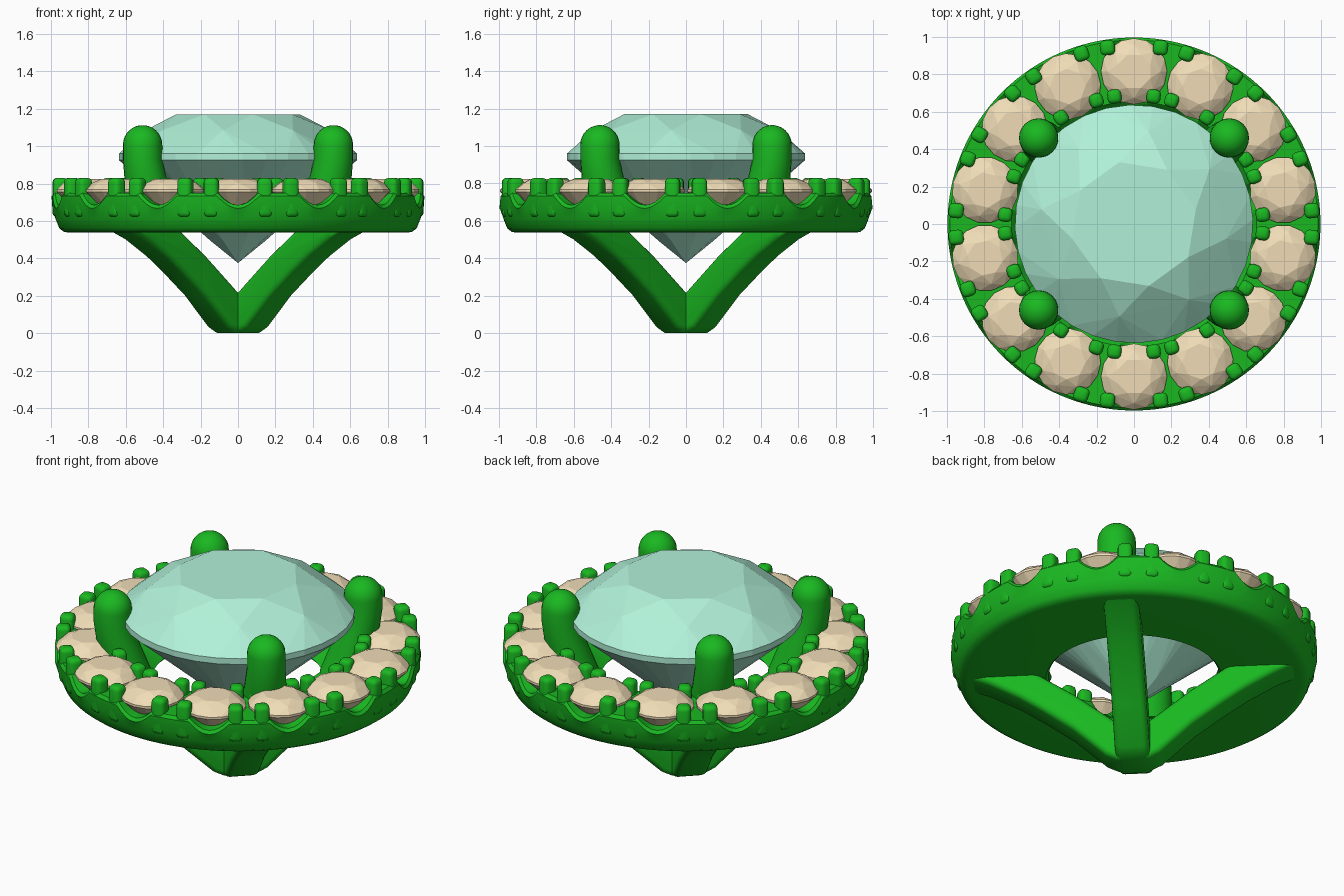
import bpy, bmesh
from math import sin, cos, pi, radians
from mathutils import Matrix, Vector

if "Cube" in bpy.data.objects:
    bpy.data.objects.remove(bpy.data.objects["Cube"])

N = 14                                   # stones in the halo
STEP = 2 * pi / N


def material(name, rgb):
    m = bpy.data.materials.new(name)
    m.diffuse_color = (*rgb, 1)
    m.use_nodes = True
    m.node_tree.nodes["Principled BSDF"].inputs["Base Color"].default_value = m.diffuse_color
    return m


METAL = material("green_metal", (0.01, 0.48, 0.015))
MINT = material("mint_stone", (0.44, 0.88, 0.69))
CREAM = material("cream_stone", (0.87, 0.72, 0.47))


def finish(bm, name, mat, smooth=True):
    bmesh.ops.recalc_face_normals(bm, faces=bm.faces)
    me = bpy.data.meshes.new(name)
    bm.to_mesh(me)
    bm.free()
    me.materials.append(mat)
    if smooth:
        me.shade_smooth()
        me.set_sharp_from_angle(angle=radians(40))
    ob = bpy.data.objects.new(name, me)
    bpy.context.collection.objects.link(ob)
    return ob


def skin_rings(bm, rings, closed=False):
    """Bridge equal-length closed loops of points with quads."""
    vs = [[bm.verts.new(p) for p in r] for r in rings]
    n = len(vs[0])
    for i in range(len(vs) - (0 if closed else 1)):
        a, b = vs[i], vs[(i + 1) % len(vs)]
        for j in range(n):
            bm.faces.new((a[j], a[(j + 1) % n], b[(j + 1) % n], b[j]))
    if not closed:
        bm.faces.new(vs[0])
        bm.faces.new(vs[-1])


def cut_stone(name, mat, levels):
    """Faceted stone: hull of (count, radius, z, angular offset) levels."""
    bm = bmesh.new()
    for n, r, z, off in levels:
        for k in range(n):
            a = (k + off) * 2 * pi / n
            bm.verts.new((r * cos(a), r * sin(a), z))
    bmesh.ops.convex_hull(bm, input=bm.verts[:])
    bmesh.ops.dissolve_limit(bm, angle_limit=0.01, verts=bm.verts[:], edges=bm.edges[:])
    return finish(bm, name, mat, smooth=False)


# Large centre stone
cut_stone("centre_stone", MINT, [
    (8, 0.34, 1.17, 0.3), (8, 0.50, 1.085, 0.8), (32, 0.637, 0.96, 0.2),
    (32, 0.637, 0.925, 0.2), (8, 0.15, 0.493, 0.3), (1, 0, 0.375, 0)])

# Halo of small stones sharing one mesh
small = cut_stone("halo_stone_1", CREAM, [
    (8, 0.095, 0.825, 0.5), (8, 0.142, 0.803, 0), (16, 0.177, 0.768, 0),
    (16, 0.177, 0.755, 0), (8, 0.07, 0.645, 0.5), (1, 0, 0.6, 0)])
for i in range(N):
    ob = small
    if i:
        ob = bpy.data.objects.new(f"halo_stone_{i + 1}", small.data)
        bpy.context.collection.objects.link(ob)
    a = pi / 2 + i * STEP
    ob.location = (0.816 * cos(a), 0.816 * sin(a), 0)
    ob.rotation_euler.z = a

# Halo ring: bowl-shaped section, rim scalloped under every stone
bm = bmesh.new()
rings = []
SUB = 16
for i in range(N * SUB):
    a = pi / 2 + i * STEP / SUB
    d = (i % SUB) / SUB
    d = min(d, 1 - d) * STEP             # angle to the nearest stone
    h = 0.685 + 0.065 * min(1, (d / 0.11) ** 2)
    prof = [(0.90, 0.537), (0.93, 0.541), (0.955, 0.56), (0.975, 0.61), (0.992, 0.66),
            (0.997, h - 0.018), (0.983, h), (0.655, h), (0.637, h - 0.018),
            (0.60, 0.65), (0.51, 0.59), (0.465, 0.555), (0.48, 0.537)]
    rings.append([(r * cos(a), r * sin(a), z) for r, z in prof])
skin_rings(bm, rings, closed=True)
finish(bm, "halo_ring", METAL)

# Small claws, four to a stone
bm = bmesh.new()
for i in range(N):
    turn = Matrix.Rotation(i * STEP, 4, 'Z')
    for s in (-1, 1):
        for x, y, w in ((0.142, 0.943, 0.08), (0.105, 0.682, 0.075)):
            place = Matrix.Translation((s * x, y, 0.725))
            tilt = Matrix.Rotation(-s * 0.12, 4, 'Z')
            bmesh.ops.create_cube(bm, size=1, matrix=turn @ place @ tilt
                                  @ Matrix.Diagonal((w, w, 0.21, 1)))
bmesh.ops.bevel(bm, geom=bm.edges[:], offset=0.025, segments=3, profile=0.5,
                affect='EDGES')
finish(bm, "halo_claws", METAL)

# Four round-topped main prongs, leaning slightly outward
for n, (sx, sy) in enumerate([(1, 1), (-1, 1), (-1, -1), (1, -1)]):
    bm = bmesh.new()
    levels = [(0.56, 0.125, 0.43, 0.38), (0.80, 0.115, 0.49, 0.44), (0.93, 0.105, 0.51, 0.46)]
    levels += [(1.007 + 0.105 * sin(t), 0.105 * cos(t), 0.51, 0.46)
               for t in (radians(k * 12) for k in range(8))]
    skin_rings(bm, [[(sx * cx + r * cos(k * pi / 12), sy * cy + r * sin(k * pi / 12), z)
                     for k in range(24)] for z, r, cx, cy in levels])
    finish(bm, f"main_prong_{n + 1}", METAL)

# Four curved struts meeting in a point below the ring
side = [(0, 0), (0.09, 0), (0.15, 0.03), (0.33, 0.2), (0.49, 0.32), (0.62, 0.41),
        (0.78, 0.5), (0.93, 0.56), (0.56, 0.58), (0.32, 0.415), (0.10, 0.24), (0, 0.16)]
for n in range(4):
    bm = bmesh.new()
    skin_rings(bm, [[(r, w, z) for r, z in side] for w in (-0.095, 0.095)])
    bmesh.ops.recalc_face_normals(bm, faces=bm.faces)
    rim = [e for e in bm.edges if abs(e.verts[0].co.y - e.verts[1].co.y) < 1e-6
           and max(v.co.x for v in e.verts) > 0.01]
    bmesh.ops.bevel(bm, geom=rim, offset=0.035, segments=4, profile=0.5, affect='EDGES')
    bmesh.ops.rotate(bm, verts=bm.verts, cent=Vector(),
                     matrix=Matrix.Rotation(pi / 4 + n * pi / 2, 3, 'Z'))
    finish(bm, f"strut_{n + 1}", METAL)
